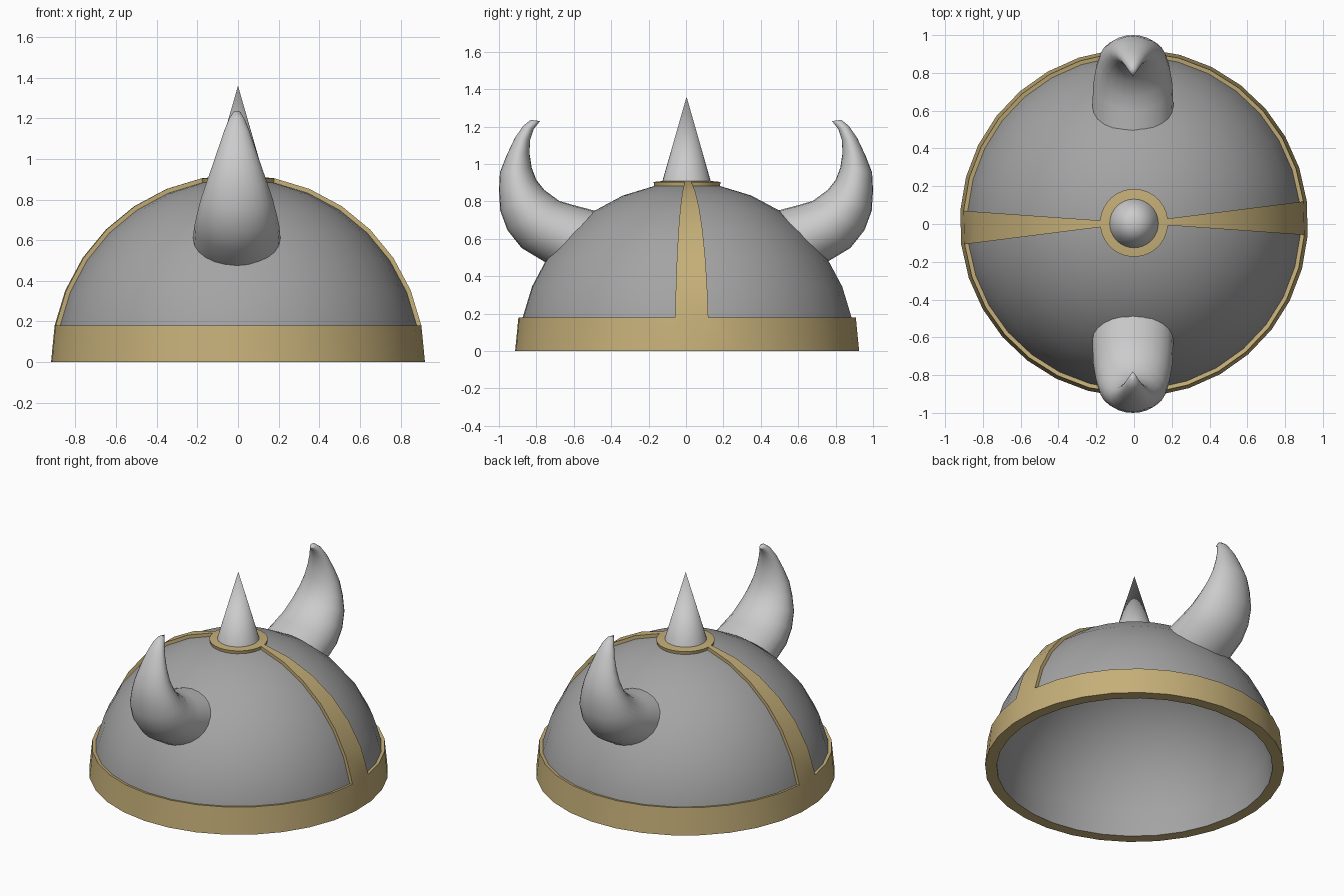
import bpy, bmesh, math
from mathutils import Matrix, Vector

if "Cube" in bpy.data.objects:
    bpy.data.objects.remove(bpy.data.objects["Cube"])

Y0 = 0.006                       # helmet axis offset
R_IN, R, R_TRIM = 0.85, 0.90, 0.922
TWIST = math.radians(7.2)        # turns one column of faces to each side


def material(name, rgb):
    m = bpy.data.materials.new(name)
    m.diffuse_color = (*rgb, 1)
    m.use_nodes = True
    m.node_tree.nodes["Principled BSDF"].inputs["Base Color"].default_value = m.diffuse_color
    return m


steel = material("steel", (0.37, 0.37, 0.37))
gold = material("gold", (0.56, 0.43, 0.19))


def finish(bm, name, mats=(), loc=(0, 0, 0), angle=30):
    bmesh.ops.recalc_face_normals(bm, faces=bm.faces[:])
    me = bpy.data.meshes.new(name)
    bm.to_mesh(me)
    bm.free()
    for m in mats:
        me.materials.append(m)
    me.shade_smooth()
    me.set_sharp_from_angle(angle=math.radians(angle))
    ob = bpy.data.objects.new(name, me)
    ob.location = loc
    bpy.context.collection.objects.link(ob)
    return ob


def half_sphere():
    bm = bmesh.new()
    bmesh.ops.create_uvsphere(bm, u_segments=32, v_segments=16, radius=R,
                              matrix=Matrix.Rotation(TWIST, 4, 'Z'))
    low = [v for v in bm.verts if v.co.z < -0.001]
    bmesh.ops.delete(bm, geom=low, context='VERTS')
    return bm


def thicken(bm, f):
    """Extrude all faces and scale the new copy radially."""
    ext = bmesh.ops.extrude_face_region(bm, geom=bm.faces[:], use_keep_orig=True)
    verts = [g for g in ext["geom"] if isinstance(g, bmesh.types.BMVert)]
    bmesh.ops.scale(bm, vec=(f, f, f), verts=verts)


# Hollow dome with a gold lower rim
bm = half_sphere()
thicken(bm, R_IN / R)
for f in bm.faces:
    f.material_index = int(f.calc_center_median().z < 0.001)
finish(bm, "dome", (steel, gold), (0, Y0, 0))

# Raised trim: brow band, two side strips and crown disc
bm = half_sphere()
side = TWIST - math.pi / 32


def is_trim(f):
    c = f.calc_center_median()
    off = (math.atan2(c.y, c.x) - side + math.pi / 2) % math.pi - math.pi / 2
    return c.z < 0.17 or len(f.verts) == 3 or abs(off) < 0.05


bmesh.ops.delete(bm, geom=[f for f in bm.faces if not is_trim(f)], context='FACES')
thicken(bm, R_TRIM / R)
finish(bm, "gold_trim", (gold,), (0, Y0, 0))

# Crown spike
bm = bmesh.new()
bmesh.ops.create_cone(bm, cap_ends=True, segments=32, radius1=0.133, radius2=0,
                      depth=0.465)
finish(bm, "crown_spike", (), (0, Y0 - 0.003, 1.36 - 0.465 / 2))

# Horns: elliptical sections given as inner (y, z), outer (y, z), half width
SECTIONS = [
    (.486, .750, .744, .470, .215), (.60, .780, .88, .552, .21),
    (.676, .802, .955, .647, .197), (.757, .861, .993, .75, .176),
    (.80, .915, 1.0, .86, .148), (.825, .98, .995, .955, .12),
    (.837, 1.06, .96, 1.045, .091), (.833, 1.13, .915, 1.14, .063),
    (.815, 1.185, .87, 1.205, .039), (.795, 1.212, .830, 1.236, .02)]
TIP = (0, .78, 1.23)
N = 24


def horn(name, s):
    bm = bmesh.new()
    rings = []
    for yi, zi, yo, zo, w in SECTIONS:
        a, b = Vector((0, yi, zi)), Vector((0, yo, zo))
        mid, half = (a + b) / 2, (b - a) / 2
        ring = []
        for k in range(N):
            t = 2 * math.pi * k / N
            p = mid + half * math.cos(t) + Vector((w * math.sin(t), 0, 0))
            ring.append(bm.verts.new((p.x, s * p.y, p.z)))
        rings.append(ring)
    tip = bm.verts.new((TIP[0], s * TIP[1], TIP[2]))
    bm.faces.new(rings[0])
    for k in range(N):
        j = (k + 1) % N
        for r0, r1 in zip(rings, rings[1:]):
            bm.faces.new((r0[k], r0[j], r1[j], r1[k]))
        bm.faces.new((rings[-1][k], rings[-1][j], tip))
    finish(bm, name, loc=(-0.006, 0, 0), angle=60)


horn("front_horn", -1)
horn("back_horn", 1)
